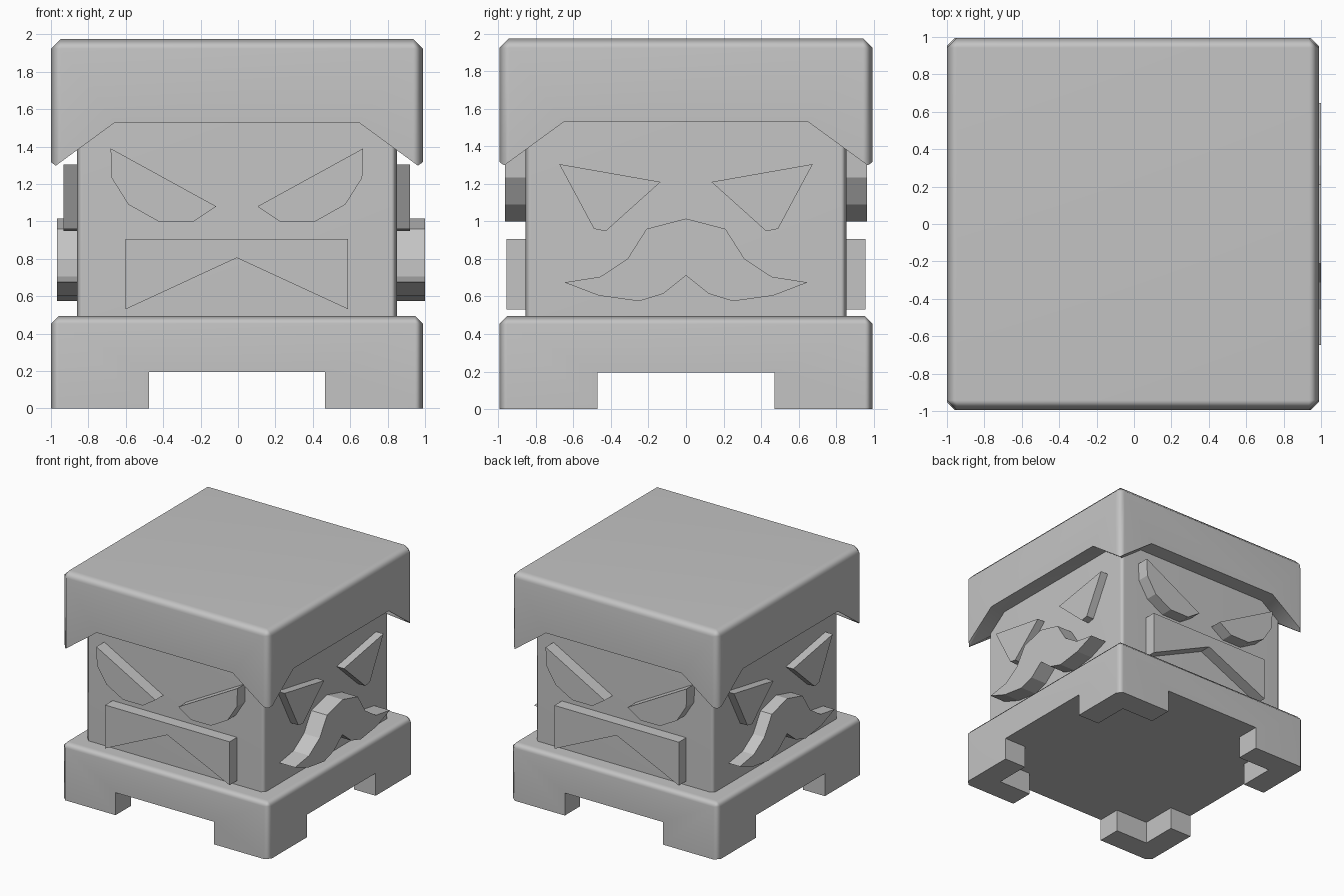
import bpy, bmesh, math
from mathutils import Vector

cube = bpy.data.objects.get("Cube")
if cube:
    bpy.data.objects.remove(cube, do_unlink=True)

CX = -0.006          # centre of the square blocks in x

stone = bpy.data.materials.new("grey_stone")
stone.use_nodes = True
GREY = (0.55, 0.55, 0.55, 1)
stone.diffuse_color = GREY
stone.node_tree.nodes["Principled BSDF"].inputs["Base Color"].default_value = GREY


def make_object(name, bm):
    bmesh.ops.recalc_face_normals(bm, faces=bm.faces)
    mesh = bpy.data.meshes.new(name)
    bm.to_mesh(mesh)
    bm.free()
    mesh.materials.append(stone)
    obj = bpy.data.objects.new(name, mesh)
    bpy.context.collection.objects.link(obj)
    return obj


def block(name, half, z0, z1, bevel):
    """Square block with chamfered top and vertical edges."""
    bm = bmesh.new()
    bmesh.ops.create_cube(bm, size=1)
    for v in bm.verts:
        v.co = Vector((CX + v.co.x * 2 * half, v.co.y * 2 * half, z0 if v.co.z < 0 else z1))
    edges = [e for e in bm.edges if max(v.co.z for v in e.verts) > z0 + 0.01]
    bmesh.ops.bevel(bm, geom=edges, offset=bevel, segments=1, affect='EDGES')
    return make_object(name, bm)


def prism(name, points, place, d0, d1):
    """Extrude an outline from depth d0 to d1; place(a, b, depth) gives the 3D point."""
    bm = bmesh.new()
    ends = [[bm.verts.new(place(a, b, d)) for a, b in points] for d in (d0, d1)]
    bm.faces.new(ends[0])
    bm.faces.new(ends[1])
    n = len(points)
    for i in range(n):
        j = (i + 1) % n
        bm.faces.new((ends[0][i], ends[0][j], ends[1][j], ends[1][i]))
    return make_object(name, bm)


def cut(obj, cutter):
    cutter.hide_render = True
    mod = obj.modifiers.new("cut", 'BOOLEAN')
    mod.operation = 'DIFFERENCE'
    mod.solver = 'EXACT'
    mod.object = cutter
    bpy.context.view_layer.objects.active = obj
    bpy.ops.object.modifier_apply(modifier=mod.name)
    bpy.data.objects.remove(cutter, do_unlink=True)


def soften(obj):
    bpy.ops.object.select_all(action='DESELECT')
    obj.select_set(True)
    bpy.context.view_layer.objects.active = obj
    bpy.ops.object.shade_smooth_by_angle(angle=math.radians(50))
    mod = obj.modifiers.new("weighted_normals", 'WEIGHTED_NORMAL')
    mod.keep_sharp = True


def along_y(a, b, d):
    return (CX + a, d, b)


def along_x(a, b, d):
    return (CX + d, a, b)


def along_z(a, b, d):
    return (CX + a, b, d)


# Base: L-shaped corner feet left by a plus-shaped recess
base = block("base", 0.994, 0, 0.495, 0.042)
S, H, R = 0.47, 0.785, 1.2
arm = [(R, -S), (R, S), (H, S), (H, H), (S, H)]
plus = []
for k in range(4):
    c, s = (1, 0, -1, 0)[k], (0, 1, 0, -1)[k]
    plus += [(x * c - y * s, x * s + y * c) for x, y in arm]
cut(base, prism("foot_cutter", plus, along_z, -0.2, 0.195))
soften(base)

# Body
body = block("body", 0.855, 0.45, 1.65, 0.03)
soften(body)

# Cap: arched underside on all four sides
cap = block("cap", 0.994, 1.30, 1.975, 0.052)
arch = [(-1.102, 1.2), (-0.65, 1.53), (0.65, 1.53), (1.102, 1.2)]
for place in (along_x, along_y):
    cut(cap, prism("arch_cutter", arch, place, -1.5, 1.5))
soften(cap)

# Raised face features, in (sideways, height)
slanted_eye = [(0.675, 1.39), (0.67, 1.233), (0.58, 1.09), (0.42, 1.0), (0.23, 1.0), (0.11, 1.08)]
frown = [(-0.595, 0.905), (0.595, 0.905), (0.595, 0.53), (0, 0.805), (-0.595, 0.53)]
sharp_eye = [(0.675, 1.305), (0.135, 1.21), (0.427, 0.948), (0.49, 0.96)]
half_moustache = [(0.21, 0.96), (0.312, 0.80), (0.457, 0.705), (0.648, 0.675),
                  (0.465, 0.605), (0.25, 0.575), (0.12, 0.615)]


def mirrored(points):
    return [(-a, b) for a, b in points]


moustache = ([(0, 1.015)] + half_moustache + [(0, 0.712)] + mirrored(half_moustache)[::-1])

INNER = 0.80
for sign, label in ((-1, "front"), (1, "back")):
    for side, pts in (("left", slanted_eye), ("right", mirrored(slanted_eye))):
        prism(f"{label}_{side}_eye", pts, along_y, sign * INNER, sign * 0.963)
    prism(f"{label}_mouth", frown, along_y, sign * INNER, sign * 0.957)

for sign, label, reach in ((1, "left", 1.006), (-1, "right", 0.963)):
    for side, pts in (("back", sharp_eye), ("front", mirrored(sharp_eye))):
        prism(f"{label}_{side}_eye", pts, along_x, sign * INNER, sign * 0.926)
    prism(f"{label}_moustache", moustache, along_x, sign * INNER, sign * reach)
